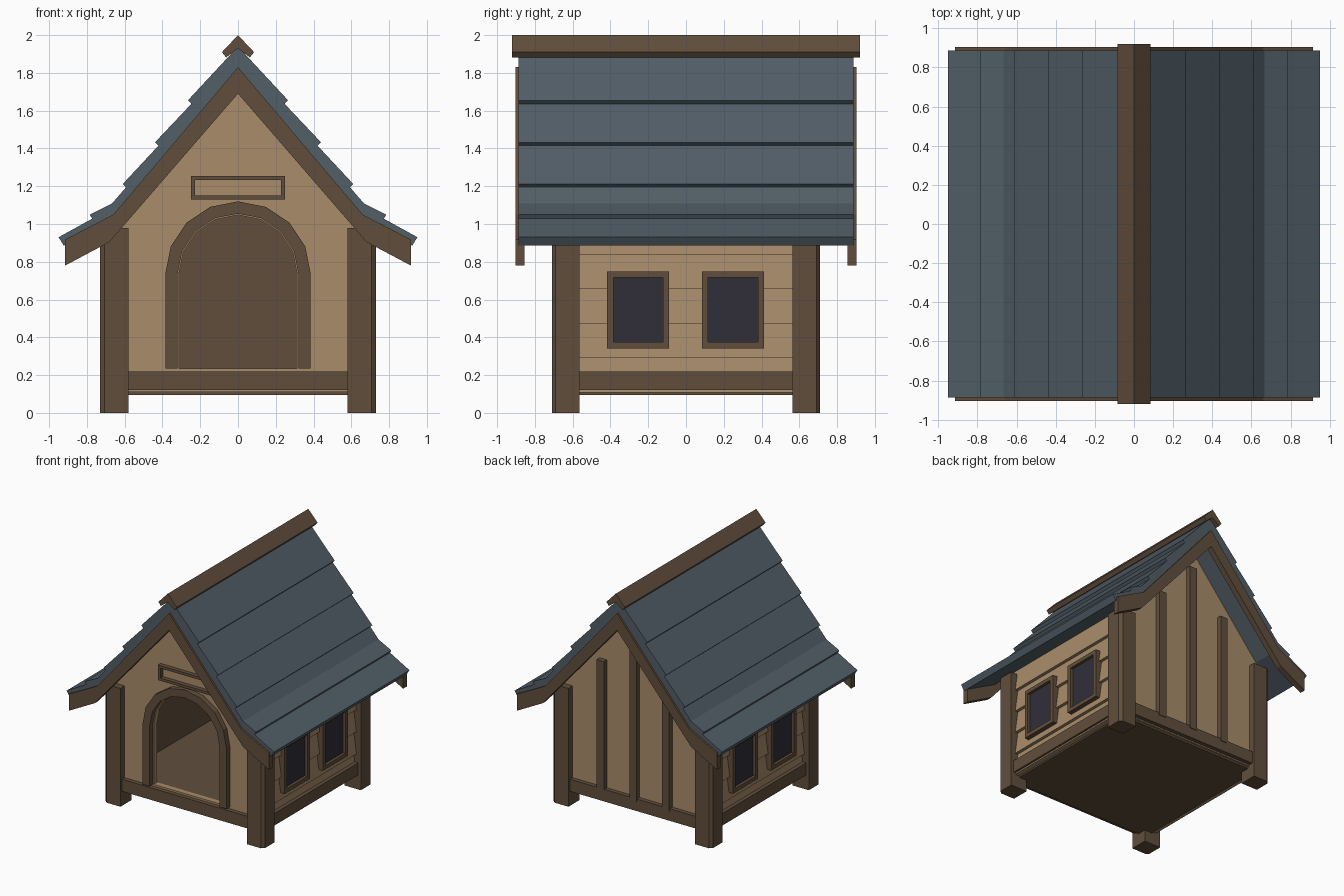
import bpy, bmesh, math
from mathutils import Vector

if "Cube" in bpy.data.objects:
    bpy.data.objects.remove(bpy.data.objects["Cube"])


def material(name, rgb):
    m = bpy.data.materials.new(name)
    m.diffuse_color = (*rgb, 1)
    m.use_nodes = True
    m.node_tree.nodes["Principled BSDF"].inputs["Base Color"].default_value = m.diffuse_color
    return m


WALL = material("tan wood", (0.392, 0.262, 0.144))
TRIM = material("dark brown wood", (0.119, 0.076, 0.045))
ROOF = material("slate blue", (0.084, 0.112, 0.136))
GLASS = material("dark glass", (0.030, 0.027, 0.039))


def prism(name, profile, axis, a, b, mat, inner=None):
    """Extrude a 2D profile along an axis: 'x' takes (y,z), 'y' takes (x,z), 'z' takes (x,y).
    inner: faces whose normal points along this direction become dark brown."""
    place = {"x": lambda p, t: (t, p[0], p[1]),
             "y": lambda p, t: (p[0], t, p[1]),
             "z": lambda p, t: (p[0], p[1], t)}[axis]
    bm = bmesh.new()
    lo = [bm.verts.new(place(p, a)) for p in profile]
    hi = [bm.verts.new(place(p, b)) for p in profile]
    n = len(profile)
    bm.faces.new(lo)
    bm.faces.new(hi[::-1])
    for i in range(n):
        j = (i + 1) % n
        bm.faces.new((lo[i], hi[i], hi[j], lo[j]))
    bmesh.ops.recalc_face_normals(bm, faces=bm.faces)
    me = bpy.data.meshes.new(name)
    me.materials.append(mat)
    if inner:
        me.materials.append(TRIM)
        for f in bm.faces:
            f.material_index = int(f.normal.dot(Vector(inner)) > 0.9)
    bm.to_mesh(me)
    bm.free()
    ob = bpy.data.objects.new(name, me)
    bpy.context.collection.objects.link(ob)
    return ob


def box(name, x, y, z, mat, inner=None):
    return prism(name, [(x[0], z[0]), (x[1], z[0]), (x[1], z[1]), (x[0], z[1])],
                 "y", y[0], y[1], mat, inner)


def both_sides(half):
    """Mirror a half outline, running from the top centre to the bottom centre."""
    return half + [(-x, z) for x, z in reversed(half) if x > 0]


def arch(r, z0=0.235, zc=0.735, steps=8):
    """Door outline from lower right, over the arch, to lower left."""
    curve = [(r * math.cos(math.pi * i / steps), zc + r * math.sin(math.pi * i / steps))
             for i in range(steps + 1)]
    return [(r, z0)] + curve + [(-r, z0)]


def frame(name, axis, u, v, w, a, b):
    """Rectangular trim of width w, as an outline folded around its opening."""
    bars = [((u[0], u[1]), (v[0], v[0] + w)), ((u[0], u[1]), (v[1] - w, v[1])),
            ((u[0], u[0] + w), (v[0] + w, v[1] - w)), ((u[1] - w, u[1]), (v[0] + w, v[1] - w))]
    for i, (p, q) in enumerate(bars):
        prism(f"{name}_{i + 1}", [(p[0], q[0]), (p[1], q[0]), (p[1], q[1]), (p[0], q[1])],
              axis, a, b, TRIM)


# Floor
box("floor", (-0.65, 0.65), (-0.64, 0.64), (0.095, 0.232), TRIM)

# Gable walls, the front one with an arched doorway
front = [(0.66, 0.11), (0.66, 1.03), (0, 1.82), (-0.66, 1.03), (-0.66, 0.11)]
doorway = arch(0.313, 0.11)[::-1]
prism("front_wall", front + doorway, "y", -0.655, -0.61, WALL, (0, 1, 0))
box("door_sill", (-0.313, 0.313), (-0.655, -0.61), (0.11, 0.236), WALL)
prism("back_wall", front, "y", 0.61, 0.655, WALL, (0, -1, 0))

# Door surround and sign frame
prism("door_frame", arch(0.385) + arch(0.32)[::-1], "y", -0.70, -0.60, TRIM)
frame("sign_frame", "y", (-0.25, 0.25), (1.13, 1.255), 0.022, -0.69, -0.64)

# Back battens
for i, (x, top) in enumerate([(-0.3, 1.28), (0, 1.6), (0.3, 1.28)]):
    box(f"back_batten_{i + 1}", (x - 0.033, x + 0.033), (0.64, 0.695), (0.2, top), TRIM)

# Base beams, front and back
for s, end in ((-1, "front"), (1, "back")):
    box(f"{end}_beam", (-0.6, 0.6), sorted((s * 0.62, s * 0.69)), (0.12, 0.22), TRIM)

for s, side in ((-1, "left"), (1, "right")):
    # Side walls with sloping lapped boards
    box(f"{side}_wall", sorted((s * 0.62, s * 0.66)), (-0.62, 0.62), (0.11, 1.03), WALL, (-s, 0, 0))
    for i in range(5):
        z = 0.107 + 0.183 * i
        prism(f"{side}_board_{i + 1}",
              [(s * 0.65, z), (s * 0.69, z), (s * 0.664, z + 0.183), (s * 0.65, z + 0.183)],
              "y", -0.6, 0.6, WALL)
    box(f"{side}_beam", sorted((s * 0.63, s * 0.705)), (-0.6, 0.6), (0.12, 0.22), TRIM)

    # Windows
    for k, y in enumerate((-0.253, 0.248)):
        frame(f"{side}_window_{k + 1}_frame", "x", (y - 0.164, y + 0.164), (0.342, 0.748), 0.032,
              s * 0.65, s * 0.72)
        box(f"{side}_window_{k + 1}_glass", sorted((s * 0.64, s * 0.697)),
            (y - 0.14, y + 0.14), (0.36, 0.73), GLASS)

    # Corner posts with a chamfered outer corner
    for t, end in ((-1, "front"), (1, "back")):
        outline = [(0.58, 0.565), (0.73, 0.565), (0.73, 0.69), (0.706, 0.71), (0.58, 0.71)]
        prism(f"{end}_{side}_post", [(s * x, t * y) for x, y in outline], "z", 0, 0.98, TRIM)

# Stepped shingle roof with flared eaves
upper = [(0, 1.94), (0.265, 1.655), (0.247, 1.636), (0.44, 1.432), (0.421, 1.415),
         (0.61, 1.212), (0.592, 1.195), (0.667, 1.109), (0.785, 1.05), (0.772, 1.028),
         (0.95, 0.93), (0.922, 0.885), (0.645, 1.03), (0, 1.79)]
prism("roof", both_sides(upper), "y", -0.887, 0.887, ROOF)

# Ridge cap
prism("ridge_cap", both_sides([(0, 2.0), (0.085, 1.91), (0.063, 1.882), (0, 1.93)]),
      "y", -0.92, 0.92, TRIM)

# Bargeboards under both roof ends
barge = both_sides([(0, 1.83), (0.66, 1.05), (0.915, 0.918), (0.915, 0.78), (0.68, 0.905), (0, 1.69)])
for s, end in ((-1, "front"), (1, "back")):
    prism(f"{end}_bargeboard", barge, "y", s * 0.855, s * 0.903, TRIM)
